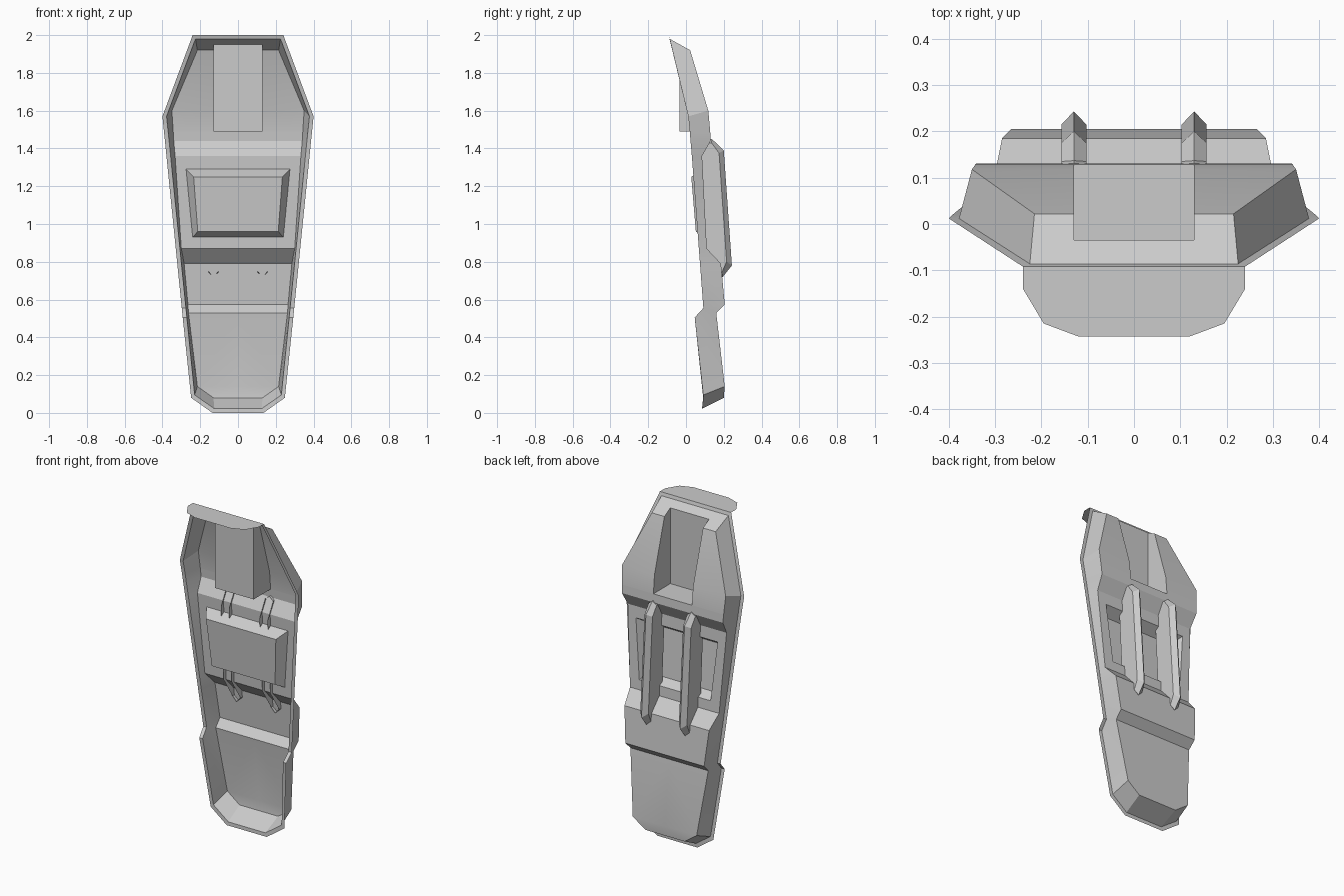
import bpy, bmesh, math

if "Cube" in bpy.data.objects:
    bpy.data.objects.remove(bpy.data.objects["Cube"])


def make_half(name, polys):
    """Right-half sheet polygons, welded and mirrored across x = 0."""
    bm = bmesh.new()
    for p in polys:
        bm.faces.new([bm.verts.new(v) for v in p])
    bmesh.ops.remove_doubles(bm, verts=bm.verts, dist=0.0005)
    bmesh.ops.recalc_face_normals(bm, faces=bm.faces)
    me = bpy.data.meshes.new(name)
    bm.to_mesh(me)
    bm.free()
    for f in me.polygons:
        f.use_smooth = True
    me.set_sharp_from_angle(angle=math.radians(25))
    ob = bpy.data.objects.new(name, me)
    bpy.context.collection.objects.link(ob)
    m = ob.modifiers.new("mirror", 'MIRROR')
    m.use_axis = (True, False, False)
    m.merge_threshold = 0.0005
    return ob


def at_x(p, x):
    return (x, p[1], p[2])


# Stations down the shell: floor edge, and matching rim (y, z)
floor = [(.215, .022, 1.92), (.35, .118, 1.60), (.343, .128, 1.49), (.34, .131, 1.44),
         (.333, .085, 1.36), (.300, .11, .87), (.285, .185, .79), (.265, .205, .575),
         (.262, .16, .53), (.215, .205, .14), (.13, .20, .08)]
rim_yz = [(-.087, 1.98), (.012, 1.57), (.02, 1.49), (.024, 1.44), (.031, 1.36), (.068, .87),
          (.074, .79), (.092, .555), (.046, .505), (.092, .095), (.085, .02)]
rim, lip = [], []
for i, (y, z) in enumerate(rim_yz):
    w = .25 + .15 * (z - .08) / 1.49
    rim.append((w - .022, y, z))
    lip.append((w, y, z))
rim[0], lip[0] = (.225, -.086, 1.98), (.24, -.092, 2.0)
rim[-1], lip[-1] = (.125, .085, .022), (.135, .084, 0)
lip[-2] = (.248, .091, .08)

# Side walls and flat rim
walls, flange = [], []
for i in range(len(floor) - 1):
    walls.append([rim[i], rim[i + 1], floor[i + 1], floor[i]])
    flange.append([lip[i], lip[i + 1], rim[i + 1], rim[i]])
for k in (0, -1):
    flange.append([at_x(rim[k], 0), rim[k], lip[k], at_x(lip[k], 0)])
walls.append([at_x(rim[-1], 0), rim[-1], floor[-1], at_x(floor[-1], 0)])

# Top end wall, notched for the channel
C = .13
notch = (C, -.035, 1.951)
walls.append([at_x(rim[0], 0), rim[0], floor[0], at_x(floor[0], C), notch, at_x(notch, 0)])

# Back panels; the channel and window are left open
back = []
for i in range(len(floor) - 1):
    if i == 4:
        continue
    inner = C if i < 2 else 0
    back.append([at_x(floor[i], inner), floor[i], floor[i + 1], at_x(floor[i + 1], inner)])


# Middle panel with a window pushed forward
def panel_y(z):
    return .085 + .025 * (1.36 - z) / .49


d, e = floor[4], floor[5]
wt, wb = (.275, panel_y(1.29), 1.29), (.24, panel_y(.93), .93)
it, ib = (.235, .028, 1.25), (.213, .052, .96)
back += [[at_x(d, 0), d, wt, at_x(wt, 0)], [d, e, wb, wt], [at_x(wb, 0), wb, e, at_x(e, 0)]]
window = [[at_x(wt, 0), wt, it, at_x(it, 0)], [wt, wb, ib, it],
          [at_x(ib, 0), ib, wb, at_x(wb, 0)], [at_x(it, 0), it, ib, at_x(ib, 0)]]
make_half("pod_shell", walls + flange + back + window)

# Rectangular channel sunk into the upper back
low = (C, -.035, 1.49)
channel = [[notch, at_x(floor[0], C), at_x(floor[1], C), at_x(floor[2], C), low],
           [at_x(low, 0), low, at_x(floor[2], C), at_x(floor[2], 0)],
           [at_x(notch, 0), notch, low, at_x(low, 0)]]
make_half("back_channel", channel)

# Overhanging top plate
make_half("top_plate", [[(0, -.092, 2), (.24, -.092, 2), (.24, -.14, 2), (.195, -.215, 2),
                         (.12, -.243, 2), (0, -.243, 2)]])

# Hollow ridged ribs across the back, open at the front
front = [(.115, 1.43), (.06, 1.33), (.085, .88), (.17, .75)]
shoulder = [(.135, 1.43), (.175, 1.375), (.215, .80), (.19, .745)]
ridge = [(.137, 1.45), (.20, 1.39), (.243, .78), (.195, .72)]
tips = {0: (.115, 1.45), 3: (.17, .72)}
rib = []
for s in (-1, 1):
    x = C + s * .027
    F = [(x, *p) for p in front]
    S = [(x, *p) for p in shoulder]
    R = [(C, *p) for p in ridge]
    for i in range(3):
        rib.append([F[i], F[i + 1], S[i + 1], S[i]])
        rib.append([S[i], S[i + 1], R[i + 1], R[i]])
    for k, t in tips.items():
        rib.append([F[k], S[k], R[k], (C, *t)])
make_half("back_ribs", rib)
